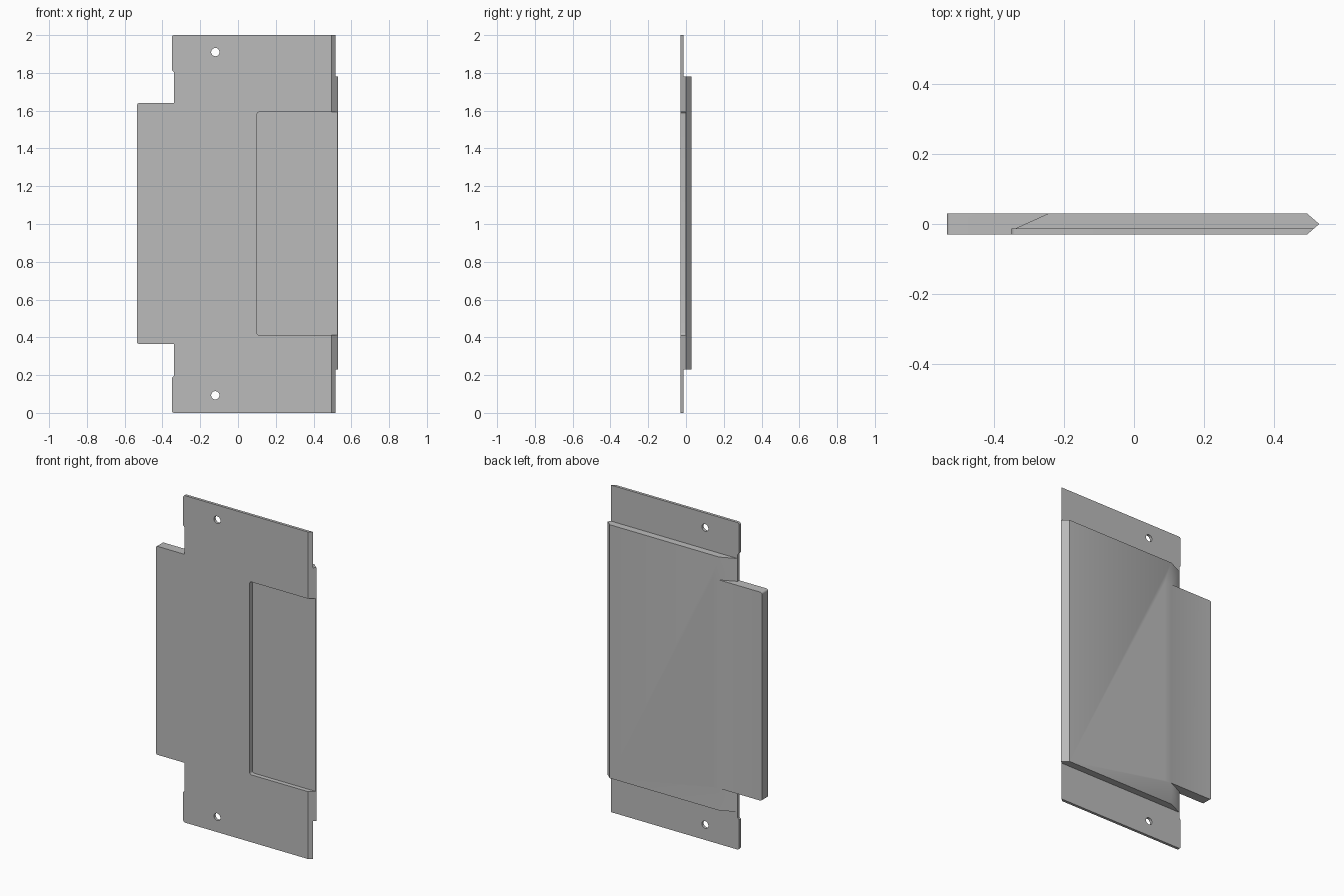
import bpy
import bmesh
from math import sin, cos, pi
from mathutils import Vector

if "Cube" in bpy.data.objects:
    bpy.data.objects.remove(bpy.data.objects["Cube"], do_unlink=True)

FRONT, BACK, STEP = -0.03, 0.03, -0.013     # depth levels

grey = bpy.data.materials.new("plain grey")
grey.use_nodes = True
grey.diffuse_color = (0.5, 0.5, 0.5, 1)
grey.node_tree.nodes["Principled BSDF"].inputs["Base Color"].default_value = (0.5, 0.5, 0.5, 1)


def rounded(corners):
    """Outline from (x, z, radius) corners, with arcs where radius > 0."""
    points = []
    for i, (x, z, r) in enumerate(corners):
        p = Vector((x, z))
        if r == 0:
            points.append(p)
            continue
        a = (Vector(corners[i - 1][:2]) - p).normalized()
        b = (Vector(corners[(i + 1) % len(corners)][:2]) - p).normalized()
        centre = p + (a + b) * r
        for k in range(6):
            t = k / 5 * pi / 2
            points.append(centre - b * r * cos(t) - a * r * sin(t))
    return points


def prism(name, outline, low, high, axis):
    """Extrude an outline along y (x-z outline) or z (x-y outline)."""
    bm = bmesh.new()
    rings = []
    for d in (low, high):
        rings.append([bm.verts.new((u, d, v) if axis == "y" else (u, v, d)) for u, v in outline])
    n = len(outline)
    for ring in rings:
        bm.faces.new(ring)
    for i in range(n):
        j = (i + 1) % n
        bm.faces.new((rings[0][i], rings[0][j], rings[1][j], rings[1][i]))
    bmesh.ops.recalc_face_normals(bm, faces=bm.faces)
    mesh = bpy.data.meshes.new(name)
    bm.to_mesh(mesh)
    bm.free()
    mesh.materials.append(grey)
    obj = bpy.data.objects.new(name, mesh)
    bpy.context.collection.objects.link(obj)
    return obj


def combine(target, other, operation):
    mod = target.modifiers.new(operation, "BOOLEAN")
    mod.operation = operation
    mod.solver = "EXACT"
    mod.object = other
    bpy.context.view_layer.objects.active = target
    bpy.ops.object.modifier_apply(modifier=mod.name)
    bpy.data.objects.remove(other, do_unlink=True)


# Thin full-height plate with a shallow relief along its left edge
r = 0.012
panel = prism("panel", rounded([
    (-0.35, 0, r), (0.515, 0, 0), (0.515, 2, 0), (-0.35, 2, r),
    (-0.35, 1.815, 0), (-0.34, 1.805, 0), (-0.34, 0.195, 0), (-0.35, 0.185, 0)]),
    FRONT, STEP, "y")
for v in panel.data.vertices:          # bevelled front of the long edge
    if v.co.x > 0.5 and v.co.y < -0.02:
        v.co.x = 0.495

# Thick body with a pointed long edge and a sloped opposite end
body = prism("body", [(-0.34, FRONT), (0.495, FRONT), (0.53, 0), (0.495, BACK),
                      (-0.245, BACK), (-0.34, STEP)], 0.23, 1.78, "z")
combine(panel, body, "UNION")

# Side tab
tab = prism("side_tab", rounded([(-0.535, 0.365, r), (-0.2, 0.365, 0),
                                 (-0.2, 1.64, 0), (-0.535, 1.64, r)]), FRONT, BACK, "y")
combine(panel, tab, "UNION")

# Front recess open to the pointed edge
recess = prism("recess_cutter", rounded([(0.1, 0.412, r), (0.6, 0.412, 0),
                                         (0.6, 1.592, 0), (0.1, 1.592, r)]), -0.1, -0.003, "y")
combine(panel, recess, "DIFFERENCE")

# Screw holes
for z in (0.093, 1.91):
    ring = [(-0.12 + 0.022 * cos(k * pi / 16), z + 0.022 * sin(k * pi / 16)) for k in range(32)]
    combine(panel, prism("hole_cutter", ring, -0.1, 0.1, "y"), "DIFFERENCE")

bpy.ops.object.select_all(action="DESELECT")
panel.select_set(True)
bpy.context.view_layer.objects.active = panel
bpy.ops.object.shade_smooth_by_angle(angle=0.5)
